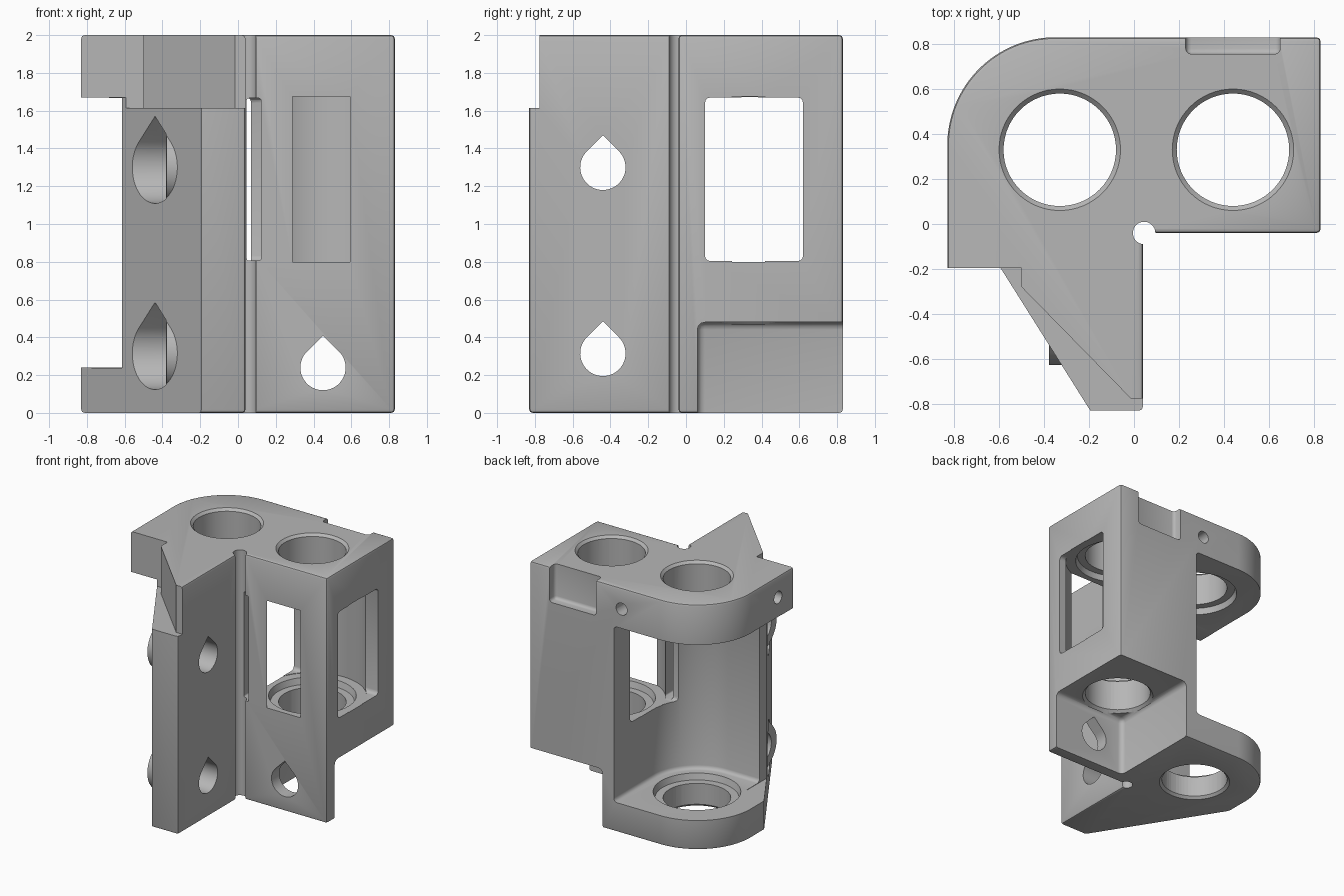
import bpy, bmesh, math
from mathutils import Vector

cube = bpy.data.objects.get("Cube")
if cube:
    bpy.data.objects.remove(cube)

grey = bpy.data.materials.new("grey_plastic")
grey.use_nodes = True
tone = (0.47, 0.47, 0.47, 1)
grey.diffuse_color = tone
grey.node_tree.nodes["Principled BSDF"].inputs["Base Color"].default_value = tone


def arc(cx, cy, r, start, end, n=32):
    """Points along a circular arc, angles in degrees."""
    out = []
    for i in range(n + 1):
        a = math.radians(start + (end - start) * i / n)
        out.append((cx + r * math.cos(a), cy + r * math.sin(a)))
    return out


def rect(u0, u1, v0, v1):
    return [(u0, v0), (u1, v0), (u1, v1), (u0, v1)]


def teardrop(u, v, r):
    return [(u, v + r * math.sqrt(2))] + arc(u, v, r, 135, 405, 40)


def prism(name, points, lo, hi, axis="z", bevel=0.0, segments=3):
    """Extrude a closed profile along an axis, rounding its sharp edges."""
    place = {"x": lambda u, v, w: (w, u, v),
             "y": lambda u, v, w: (u, w, v),
             "z": lambda u, v, w: (u, v, w)}[axis]
    bm = bmesh.new()
    base = bm.faces.new([bm.verts.new(place(u, v, lo)) for u, v in points])
    grown = bmesh.ops.extrude_face_region(bm, geom=[base])["geom"]
    shift = Vector(place(0, 0, hi - lo))
    bmesh.ops.translate(bm, vec=shift,
                        verts=[g for g in grown if isinstance(g, bmesh.types.BMVert)])
    bmesh.ops.recalc_face_normals(bm, faces=bm.faces)
    if bevel:
        sharp = [e for e in bm.edges if e.calc_face_angle(0) > math.radians(35)]
        bmesh.ops.bevel(bm, geom=sharp, offset=bevel, segments=segments,
                        profile=0.5, affect="EDGES")
    return finish(name, bm)


def finish(name, bm):
    mesh = bpy.data.meshes.new(name)
    bm.to_mesh(mesh)
    bm.free()
    mesh.materials.append(grey)
    obj = bpy.data.objects.new(name, mesh)
    bpy.context.collection.objects.link(obj)
    return obj


def cone(name, x, y, r_low, r_high, lo, hi):
    bm = bmesh.new()
    bmesh.ops.create_cone(bm, cap_ends=True, segments=64, radius1=r_low,
                          radius2=r_high, depth=hi - lo)
    bmesh.ops.translate(bm, vec=(x, y, (lo + hi) / 2), verts=bm.verts)
    return finish(name, bm)


def combine(tool, operation="DIFFERENCE"):
    """Apply a boolean to the bracket and discard the tool."""
    tool.hide_render = True
    mod = body.modifiers.new(tool.name, "BOOLEAN")
    mod.operation = operation
    mod.solver = "EXACT"
    mod.object = tool
    bpy.context.view_layer.objects.active = body
    bpy.ops.object.modifier_apply(modifier=mod.name)
    bpy.data.objects.remove(tool)


# Full-height block with the large rounded back corner
outline = [(-0.83, -0.83), (0.04, -0.83), (0.04, -0.04), (0.83, -0.04), (0.83, 0.83)]
outline += arc(-0.35, 0.35, 0.48, 90, 180)
body = prism("bracket", outline, 0, 2, bevel=0.018, segments=2)

# Slanted flank of the wing, below the top plate
combine(prism("flank_cut", [(-1.1, 0.61), (-0.15, -0.9), (-1.1, -0.9)], -1, 1.67))

# Step around the wing at the top
combine(prism("step_cut", [(-1, -0.195), (-0.5, -0.195), (-0.5, -0.28), (-0.015, -0.775),
                           (0.2, -0.775), (0.2, -1), (-1, -1)], 1.615, 2.2))

# Relief in the inside corner
combine(prism("corner_relief", arc(0.045, -0.04, 0.05, 0, 348.75, 31), -1, 3))

# Left pocket, open to the back and left
pocket = [(0.07, 1.2)] + arc(-0.33, 0.33, 0.4, 0, -90) + [(-1.2, -0.07), (-1.2, 1.2)]
combine(prism("left_pocket", pocket, 0.24, 1.672, bevel=0.03))
combine(prism("wall_end_trim", rect(-1.2, -0.615, -0.5, 0.1), 0.237, 1.668))

# Right round cavity with its side window and front slot
combine(prism("right_cavity", arc(0.44, 0.33, 0.4, 0, 354.375, 63), 0.8, 1.674))
combine(prism("side_window", rect(-0.05, 1, 0.1, 0.62), 0.803, 1.67, bevel=0.03))
combine(prism("front_slot", rect(0.046, 0.122, -0.2, 0.2), 0.806, 1.666, bevel=0.012))

# Space under the right block
combine(prism("under_cut", rect(0.17, 1.2, 0.06, 1.2), -1, 0.48, bevel=0.04))

# Notch in the top back edge
combine(prism("back_notch", rect(0.23, 0.65, 0.755, 1), 1.715, 2.2, bevel=0.025))

# Vertical bores with seats on the inside and chamfers on the outside
for x, base, floor in ((-0.33, 0, 0.24), (0.44, 0.48, 0.8)):
    combine(cone("bore", x, 0.33, 0.25, 0.25, -1, 3))
    combine(cone("floor_seat", x, 0.33, 0.31, 0.33, floor - 0.05, floor + 0.02))
    combine(cone("roof_seat", x, 0.33, 0.33, 0.31, 1.65, 1.72))
    combine(cone("top_chamfer", x, 0.33, 0.24, 0.28, 1.97, 2.01))
    combine(cone("bottom_chamfer", x, 0.33, 0.28, 0.24, base - 0.01, base + 0.03))

# Teardrop screw holes through the wing, with seats on the flank
for z in (0.315, 1.3):
    combine(prism("seat_boss", teardrop(-0.44, z, 0.188), -0.378, -0.15, "x"), "UNION")
    combine(prism("seat_cut", teardrop(-0.44, z, 0.191), -1.2, -0.38, "x"))
    combine(prism("wing_hole", teardrop(-0.44, z, 0.12), -1.2, 0.3, "x"))

# Teardrop hole in the lower front wall
combine(prism("front_hole", teardrop(0.45, 0.24, 0.12), -0.3, 0.2, "y"))

# Small screw holes in the top plate edges
combine(prism("back_screw_hole", arc(0, 1.83, 0.05, 0, 345, 23), 0.55, 1, "y"))
combine(prism("left_screw_hole", arc(0, 1.83, 0.05, 0, 345, 23), -1, -0.55, "x"))

# Smooth curves, crisp edges
bpy.ops.object.select_all(action="DESELECT")
body.select_set(True)
bpy.context.view_layer.objects.active = body
bpy.ops.object.shade_smooth_by_angle(angle=math.radians(32))
